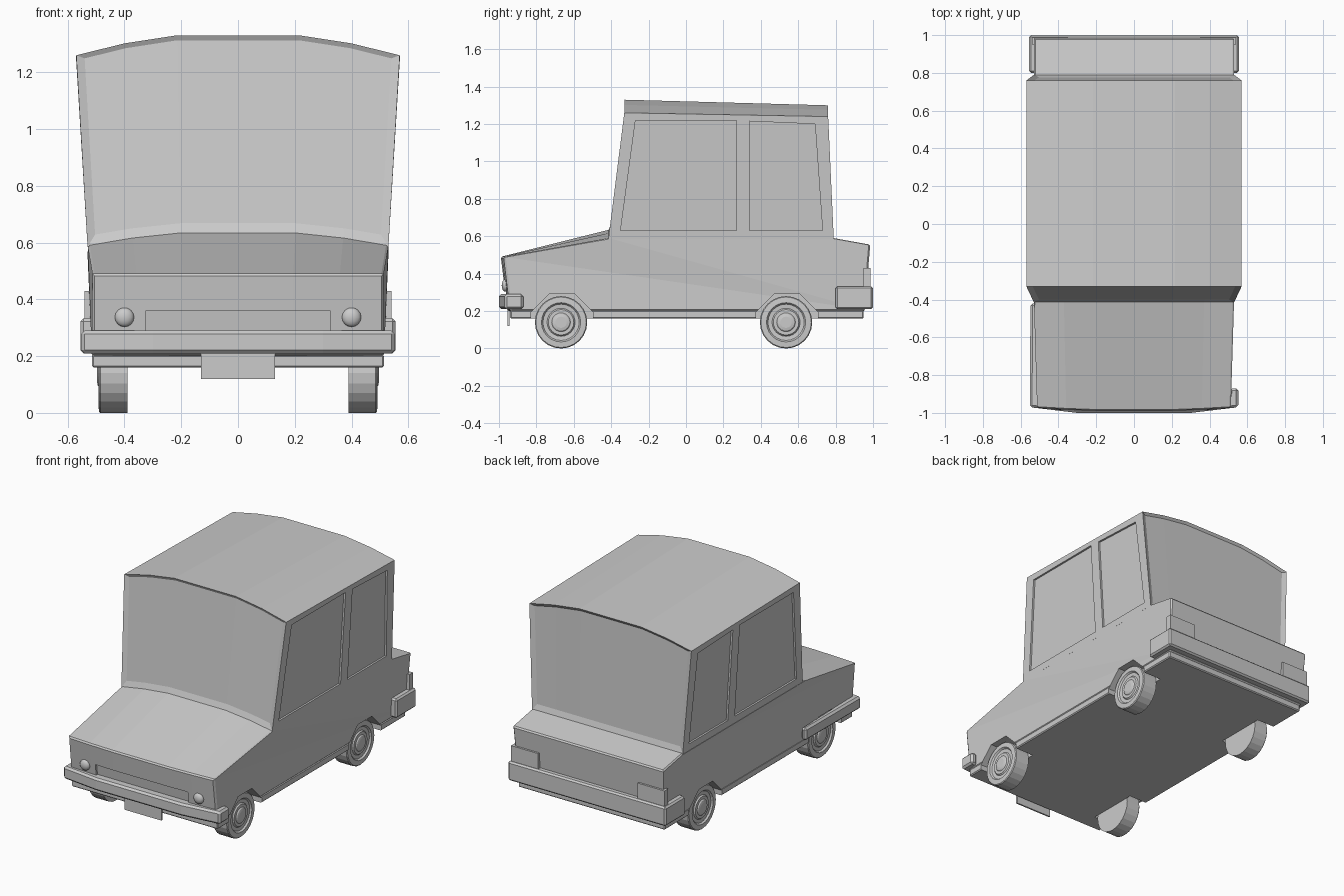
import bpy, bmesh, math
from mathutils import Vector

if "Cube" in bpy.data.objects:
    bpy.data.objects.remove(bpy.data.objects["Cube"])


def finish(bm, name, bevel=0, cutter=False):
    bmesh.ops.recalc_face_normals(bm, faces=bm.faces[:])
    me = bpy.data.meshes.new(name)
    bm.to_mesh(me)
    bm.free()
    ob = bpy.data.objects.new(name, me)
    bpy.context.collection.objects.link(ob)
    if bevel:
        m = ob.modifiers.new("bevel", 'BEVEL')
        m.width, m.segments, m.angle_limit = bevel, 1, math.radians(35)
    if cutter:
        ob.hide_render = True
        ob.display_type = 'WIRE'
    return ob


def prism(name, pts, vec, bevel=0, cutter=False):
    """Extrude a 3D outline along a vector."""
    bm = bmesh.new()
    a = [bm.verts.new(p) for p in pts]
    b = [bm.verts.new(Vector(p) + Vector(vec)) for p in pts]
    n = len(a)
    bm.faces.new(a)
    bm.faces.new(b[::-1])
    for i in range(n):
        bm.faces.new((a[i], b[i], b[(i + 1) % n], a[(i + 1) % n]))
    return finish(bm, name, bevel, cutter)


def box(name, x0, x1, y0, y1, z0, z1, bevel=0):
    pts = [(x0, y0, z0), (x1, y0, z0), (x1, y1, z0), (x0, y1, z0)]
    return prism(name, pts, (0, 0, z1 - z0), bevel)


def cut(ob, cutter):
    m = ob.modifiers.new("cut", 'BOOLEAN')
    m.operation, m.solver, m.object = 'DIFFERENCE', 'EXACT', cutter


COLS = [(-1, 0), (-.7, .6), (-.38, 1), (.38, 1), (.7, .6), (1, 0)]


def loft(rings):
    """Closed side profile; each ring is (y, z, half width, crown in z, bow in y)."""
    bm = bmesh.new()
    vs = [[bm.verts.new((f * w, y + c * bow, z + c * crown)) for f, c in COLS]
          for y, z, w, crown, bow in rings]
    n, strips = len(vs), []
    for i in range(n):
        a, b = vs[i], vs[(i + 1) % n]
        strips.append([bm.faces.new((a[k], a[k + 1], b[k + 1], b[k])) for k in range(5)])
    caps = [bm.faces.new([r[0] for r in vs]), bm.faces.new([r[-1] for r in vs])]
    bmesh.ops.triangulate(bm, faces=caps)
    bmesh.ops.recalc_face_normals(bm, faces=bm.faces[:])
    return bm, strips


# Lower body with hood and boot
bm, _ = loft([(-.94, .2, .515, 0, -.015), (-.975, .49, .513, 0, -.015),
              (-.41, .59, .53, .045, 0), (.79, .59, .53, 0, 0),
              (.985, .555, .53, 0, 0), (.955, .2, .515, 0, 0)])
body = finish(bm, "body", .008)
skirt = box("skirt", -.515, .515, -.94, .95, .16, .205, .006)

# Cabin with recessed front and rear glass
bm, strips = loft([(-.415, .585, .53, .045, 0), (-.33, 1.26, .57, .07, 0),
                   (.76, 1.24, .57, .06, 0), (.79, .585, .53, 0, 0)])
for s in (strips[0], strips[2]):
    bmesh.ops.inset_region(bm, faces=s, thickness=.028, depth=-.012, use_even_offset=True)
    for v in {v for f in s for v in f.verts}:
        v.co.z += .012
cabin = finish(bm, "cabin")

# Recessed side windows
panes = [[(-.35, .63), (-.27, 1.22), (.27, 1.22), (.27, .63)],
         [(.34, .63), (.34, 1.215), (.69, 1.2), (.73, .63)]]
for s in (-1, 1):
    for pane in panes:
        pts = [(s * (.518 + .04 * (z - .585) / .67), y, z) for y, z in pane]
        cut(cabin, prism("window_cutter", pts, (s * .1, 0, 0), cutter=True))

# Grille recess
cut(body, prism("grille_cutter", [(-.325, -.948, .29), (.325, -.948, .29),
                                  (.325, -.957, .36), (-.325, -.957, .36)],
                (0, -.1, 0), cutter=True))


def wheel(name, s, y):
    """Lathed wheel with rim rings and hub."""
    prof = [(.14, .39), (.14, .485), (.135, .49), (.105, .492), (.097, .482),
            (.075, .48), (.068, .488), (.05, .488), (.044, .494), (.03, .497)]
    n = 24
    bm = bmesh.new()
    rs = [[bm.verts.new((s * x, y + r * math.cos(2 * math.pi * i / n),
                         .14 + r * math.sin(2 * math.pi * i / n))) for i in range(n)]
          for r, x in prof]
    for a, b in zip(rs, rs[1:]):
        for i in range(n):
            j = (i + 1) % n
            bm.faces.new((a[i], a[j], b[j], b[i]))
    bm.faces.new(rs[0])
    bm.faces.new(rs[-1])
    finish(bm, name)


# Wheels and octagonal wheel arches
for end, y in (("front", -.668), ("rear", .535)):
    for side, s in (("left", -1), ("right", 1)):
        wheel(f"{end}_{side}_wheel", s, y)
        pts = [(s * .385, y + .005 + .18 * math.cos(math.pi * (k + .5) / 4),
                .124 + .18 * math.sin(math.pi * (k + .5) / 4)) for k in range(8)]
        arch = prism("arch_cutter", pts, (s * .3, 0, 0), cutter=True)
        cut(body, arch)
        cut(skirt, arch)

# Front bumper, with a longer wrap on the left side
plan = [(-.548, -.42), (-.552, -.97), (-.3, -1), (.3, -1), (.552, -.97),
        (.552, -.87), (.51, -.87), (.5, -.93), (-.5, -.93), (-.515, -.42)]
prism("front_bumper", [(x, y, .21) for x, y in plan], (0, 0, .08), .012)

# Rear bumper
plan = [(-.555, .8), (-.555, 1), (.555, 1), (.555, .8),
        (.505, .8), (.505, .93), (-.505, .93), (-.505, .8)]
prism("rear_bumper", [(x, y, .21) for x, y in plan], (0, 0, .122), .01)

# Number plate
box("plate", -.13, .13, -.955, -.945, .12, .215)

# Headlights and tail lights
for side, s in (("left", -1), ("right", 1)):
    bm = bmesh.new()
    bmesh.ops.create_uvsphere(bm, u_segments=16, v_segments=8, radius=.034)
    bmesh.ops.scale(bm, vec=(1, .6, 1), verts=bm.verts[:])
    bmesh.ops.translate(bm, vec=(s * .4, -.965, .337), verts=bm.verts[:])
    for f in bm.faces:
        f.smooth = True
    finish(bm, f"{side}_headlight")
    box(f"{side}_tail_light", *sorted((s * .35, s * .54)), .95, .987, .33, .43)
